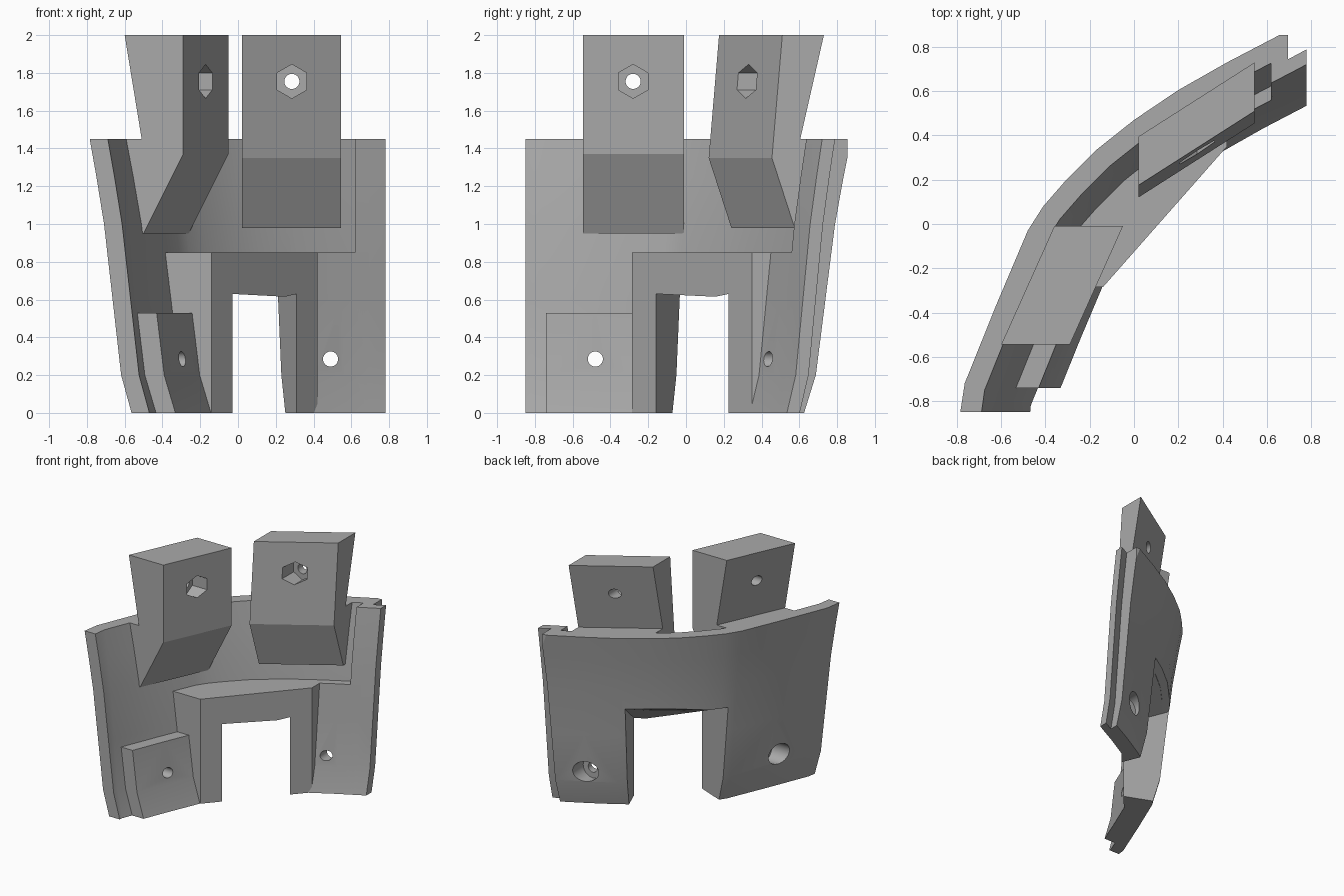
import bpy, bmesh, math
from mathutils import Vector, Matrix

if "Cube" in bpy.data.objects:
    bpy.data.objects.remove(bpy.data.objects["Cube"])

grey = bpy.data.materials.new("plain_grey")
grey.use_nodes = True
color = (0.40, 0.40, 0.40, 1)
grey.diffuse_color = color
grey.node_tree.nodes["Principled BSDF"].inputs["Base Color"].default_value = color

# Plan curve of the outer wall at the rim, and its inward lean by height
PLAN = [Vector(p) for p in (
    (-.80, -1.0), (-.785, -.85), (-.765, -.72), (-.62, -.36), (-.48, -.03),
    (-.41, .08), (-.31, .195), (-.17, .335), (0, .47), (.2, .605),
    (.42, .73), (.65, .85), (.8, .93), (1.0, 1.03))]
LEAN = [(0, .22), (.2, .165), (.6, .12), (1.0, .075), (1.25, .035), (1.45, 0)]


def lean(z):
    for (z0, a), (z1, b) in zip(LEAN, LEAN[1:]):
        if z <= z1:
            return a + (b - a) * (z - z0) / (z1 - z0)
    return 0


def make(name, bm):
    bmesh.ops.recalc_face_normals(bm, faces=bm.faces)
    me = bpy.data.meshes.new(name)
    bm.to_mesh(me)
    bm.free()
    me.materials.append(grey)
    ob = bpy.data.objects.new(name, me)
    bpy.context.collection.objects.link(ob)
    return ob


def loft(name, rings):
    """Solid through equal rings of points, capped at both ends."""
    bm = bmesh.new()
    rows = [[bm.verts.new(p) for p in ring] for ring in rings]
    n = len(rows[0])
    for a, b in zip(rows, rows[1:]):
        for i in range(n):
            j = (i + 1) % n
            bm.faces.new((a[i], a[j], b[j], b[i]))
    bm.faces.new(rows[0])
    bm.faces.new(rows[-1])
    return make(name, bm)


def prism(name, plan, z0, z1):
    return loft(name, [[(x, y, z) for x, y in plan] for z in (z0, z1)])


def box(name, x0, x1, y0, y1, z0, z1):
    return prism(name, [(x0, y0), (x1, y0), (x1, y1), (x0, y1)], z0, z1)


def shell(name, near, far, top, slope=1, push=(0, 0)):
    """Slice of the leaning wall between two depths; push shifts its inner side."""
    heights = [z for z, _ in LEAN if z < top] + [top]
    rings = []
    for i, p in enumerate(PLAN):
        t = (PLAN[min(i + 1, len(PLAN) - 1)] - PLAN[max(i - 1, 0)]).normalized()
        inward = Vector((t.y, -t.x))

        def at(depth, z, shift=(0, 0)):
            q = p + inward * (depth + slope * lean(z)) + Vector(shift)
            return (q.x, q.y, z)
        rings.append([at(near, z) for z in heights]
                     + [at(far, z, push) for z in reversed(heights)])
    return loft(name, rings)


def drill(name, axis, side, z, radius, start, end, sides=32):
    """Cutter along x or y at the given sideways position and height."""
    bm = bmesh.new()
    bmesh.ops.create_cone(bm, cap_ends=True, segments=sides, radius1=radius,
                          radius2=radius, depth=abs(end - start))
    m = Matrix.Rotation(math.pi / 2, 4, 'X')
    mid = (start + end) / 2
    if axis == 'x':
        m = Matrix.Rotation(math.pi / 2, 4, 'Z') @ m
        m = Matrix.Translation((mid, side, z)) @ m
    else:
        m = Matrix.Translation((side, mid, z)) @ m
    bmesh.ops.transform(bm, matrix=m, verts=bm.verts)
    return make(name, bm)


def carve(ob, keep, cuts):
    """Keep what lies inside one solid, remove others, then shade."""
    for tool, op in [(keep, 'INTERSECT')] * bool(keep) + [(c, 'DIFFERENCE') for c in cuts]:
        mod = ob.modifiers.new(tool.name, 'BOOLEAN')
        mod.object, mod.operation, mod.solver = tool, op, 'EXACT'
    deps = bpy.context.evaluated_depsgraph_get()
    me = bpy.data.meshes.new_from_object(ob.evaluated_get(deps))
    ob.modifiers.clear()
    ob.data = me
    bpy.ops.object.select_all(action='DESELECT')
    ob.select_set(True)
    bpy.context.view_layer.objects.active = ob
    bpy.ops.object.shade_smooth_by_angle(angle=math.radians(16))


# Opening cutter: widens to both sides and upward towards the outside
inner = [Vector(p) for p in ((-.03, -.16, -.1), (.31, .226, -.1),
                             (.31, .226, .63), (-.03, -.16, .63))]
outer = [Vector(p) for p in ((-.325, -.04, -.1), (.23, .425, -.1),
                             (.23, .425, .78), (-.325, -.04, .78))]
opening = loft("opening_cutter", [[a.lerp(b, s) for a, b in zip(inner, outer)]
                                  for s in (-.3, 1.8)])

# Screw holes, counterbores and nut pockets
leg_cuts = [drill("leg_hole_cutter", 'y', .49, .285, .04, 0, 1),
            drill("leg_bore_cutter", 'y', .49, .285, .085, .5, 1)]
pad_cuts = [drill("pad_hole_cutter", 'x', -.48, .285, .04, -1, 0),
            drill("pad_bore_cutter", 'x', -.48, .285, .085, -.38, -1)]
lug_a_cuts = [drill("lug_hole_cutter", 'x', -.28, 1.755, .04, -1, .5),
              drill("nut_cutter", 'x', -.28, 1.755, .09, -.27, .3, 6)]
lug_b_cuts = [drill("lug_hole_cutter", 'y', .285, 1.755, .04, -.5, 1),
              drill("nut_cutter", 'y', .285, 1.755, .09, -.3, .42, 6)]

# Regions that bound each part
wall_zone = box("wall_zone", -1, .695, -.85, .855, -.1, 2)
rib_zone = box("rib_zone", .62, .695, 0, 1.2, -.1, 2)
lap_zone = box("lap_zone", .68, .78, 0, 1.2, -.1, 2)
leg_zone = box("leg_zone", .40, .69, 0, 1.2, -.1, 2)
pad_zone = box("pad_zone", -1, .2, -.74, -.284, -.1, 2)
beam_zone = prism("beam_zone", [(-.14, -.285), (.42, .35), (.42, 1), (-1, 1),
                                (-1, -.285)], -.1, 2)

# Curved wall with its edge rib, lap, thick leg, screw pad and flat-faced beam
carve(shell("curved_wall", 0, .095, 1.45), wall_zone, [opening] + leg_cuts + pad_cuts)
carve(shell("edge_rib", .07, .175, 1.45, .75), rib_zone, [])
carve(shell("lap_strip", .115, .175, 1.45, .75), lap_zone, [])
carve(shell("screw_leg", .07, .175, .85, .75), leg_zone, [opening] + leg_cuts)
carve(shell("screw_pad", .05, .19, .53), pad_zone, pad_cuts)
carve(shell("opening_beam", .05, .05, .85, push=(.5, -.5)), beam_zone, [opening])

# Upright lugs: sheared profiles that grow out of the wall
side_a = [(-.29, 2), (-.29, 1.37), (-.5, .95), (-.55, .95), (-.63, 1.45),
          (-.51, 1.45), (-.6, 2)]
lug_a = loft("right_lug", [[(x + s, y, z) for x, z in side_a]
                           for y, s in ((-.545, 0), (-.01, .24))])
side_b = [(.175, 2), (.12, 1.35), (.24, .98), (.34, .98), (.42, 1.45),
          (.27, 1.45), (.395, 2)]
lug_b = loft("left_lug", [[(x, y + s, z) for y, z in side_b]
                          for x, s in ((.02, 0), (.545, .335))])
carve(lug_a, None, lug_a_cuts)
carve(lug_b, None, lug_b_cuts)

# Remove the helpers once everything is baked
for ob in list(bpy.data.objects):
    if "_cutter" in ob.name or "_zone" in ob.name:
        bpy.data.objects.remove(ob)
